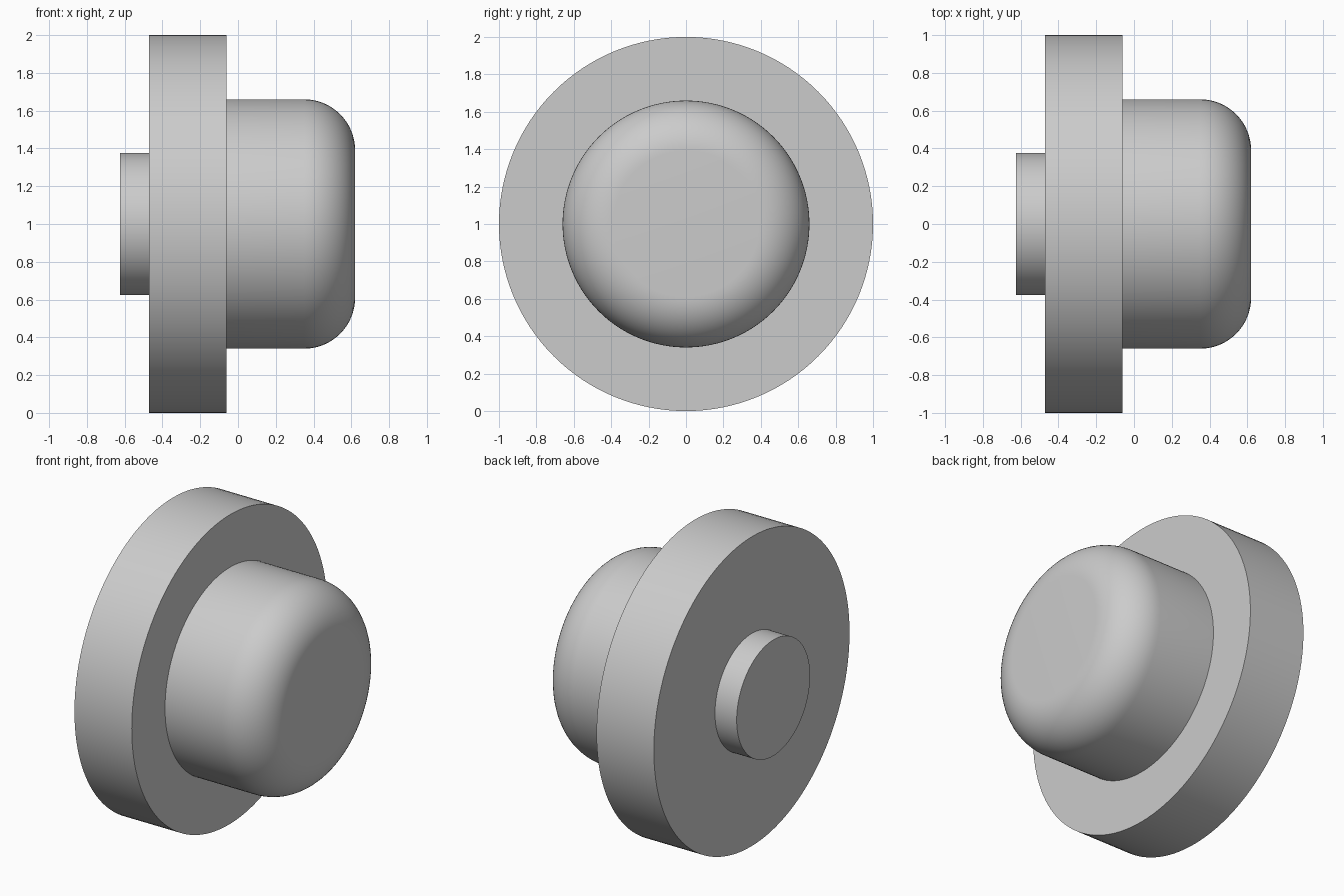
import bpy
import bmesh
from math import pi, sin, cos, radians
from mathutils import Matrix

cube = bpy.data.objects.get("Cube")
if cube:
    bpy.data.objects.remove(cube, do_unlink=True)

SEGMENTS = 128
CENTRE_Z = 1.0

grey = bpy.data.materials.new("light_grey")
grey.use_nodes = True
colour = (0.6, 0.6, 0.6, 1)
grey.diffuse_color = colour
grey.node_tree.nodes["Principled BSDF"].inputs["Base Color"].default_value = colour


def lathe(name, profile):
    """Revolve (x, radius) points about the horizontal x axis."""
    bm = bmesh.new()
    verts = [bm.verts.new((x, 0, r)) for x, r in profile]
    edges = [bm.edges.new(pair) for pair in zip(verts, verts[1:])]
    bmesh.ops.spin(bm, geom=verts + edges, cent=(0, 0, 0), axis=(1, 0, 0),
                   angle=2 * pi, steps=SEGMENTS, use_duplicate=False)
    bmesh.ops.remove_doubles(bm, verts=bm.verts, dist=0.0005)
    # Close both flat ends
    bmesh.ops.holes_fill(bm, edges=[e for e in bm.edges if e.is_boundary], sides=0)
    bmesh.ops.recalc_face_normals(bm, faces=bm.faces)
    bmesh.ops.transform(bm, matrix=Matrix.Translation((0, 0, CENTRE_Z)), verts=bm.verts)
    mesh = bpy.data.meshes.new(name)
    bm.to_mesh(mesh)
    bm.free()
    mesh.materials.append(grey)
    obj = bpy.data.objects.new(name, mesh)
    bpy.context.collection.objects.link(obj)
    bpy.ops.object.select_all(action='DESELECT')
    obj.select_set(True)
    bpy.context.view_layer.objects.active = obj
    bpy.ops.object.shade_smooth_by_angle(angle=radians(30))
    return obj


# Small mounting boss on the back of the flange
lathe("rear_boss", [(-0.625, 0.375), (-0.47, 0.375)])

# Wide flat flange
lathe("flange", [(-0.47, 1.0), (-0.06, 1.0)])

# Button with a rounded outer rim
radius, fillet, tip = 0.66, 0.27, 0.62
arc = [(tip - fillet * (1 - sin(a)), radius - fillet * (1 - cos(a)))
       for a in (i * pi / 32 for i in range(17))]
lathe("rounded_button", [(-0.06, radius)] + arc)
